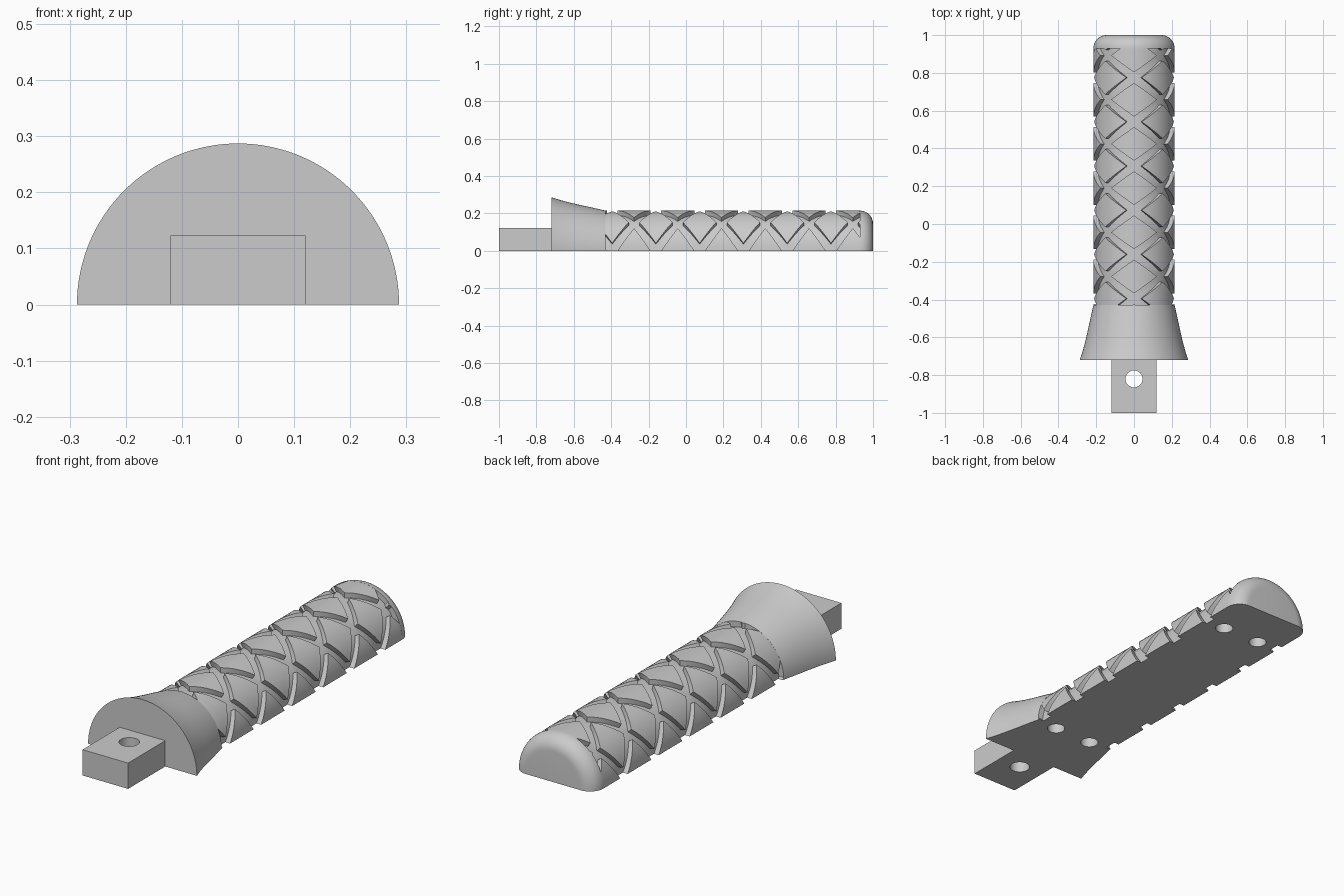
import bpy, bmesh
from math import sin, cos, pi

old = bpy.data.objects.get("Cube")
if old:
    bpy.data.objects.remove(old, do_unlink=True)

grey = bpy.data.materials.new("plain grey")
grey.use_nodes = True
grey.diffuse_color = (0.6, 0.6, 0.6, 1)
grey.node_tree.nodes["Principled BSDF"].inputs["Base Color"].default_value = (0.6, 0.6, 0.6, 1)

GRIP_R, GRIP_START, GRIP_END, TIP = 0.215, -0.43, 0.93, 1.0


def finish(name, bm):
    """Turn a closed bmesh into a named grey object facing outward."""
    bmesh.ops.recalc_face_normals(bm, faces=bm.faces)
    if bm.calc_volume(signed=True) < 0:
        bmesh.ops.reverse_faces(bm, faces=bm.faces)
    mesh = bpy.data.meshes.new(name)
    bm.to_mesh(mesh)
    bm.free()
    mesh.materials.append(grey)
    obj = bpy.data.objects.new(name, mesh)
    bpy.context.collection.objects.link(obj)
    return obj


def loft(name, rings):
    """Solid skinned over closed rings of points, capped at both ends."""
    bm = bmesh.new()
    rings = [[bm.verts.new(p) for p in ring] for ring in rings]
    n = len(rings[0])
    for a, b in zip(rings, rings[1:]):
        for i in range(n):
            j = (i + 1) % n
            bm.faces.new((a[i], a[j], b[j], b[i]))
    bm.faces.new(rings[0][::-1])
    bm.faces.new(rings[-1])
    return finish(name, bm)


def half_turned(name, profile, steps=64):
    """Half solid of revolution about y from (y, radius) pairs."""
    return loft(name, [[(r * cos(pi * i / steps), y, r * sin(pi * i / steps))
                        for i in range(steps + 1)] for y, r in profile])


def grooved_grip(pitch=0.234, groove=0.12, floor=0.19, n=6):
    """Tube woven along both helix directions, lands raised, then trimmed to a half."""
    bm = bmesh.new()
    breaks = [-groove] + [groove + (1 - 2 * groove) * i / n for i in range(n + 1)]

    def point(u, v):
        t = pi / 2 + (v - u) * pi / 4
        return bm.verts.new((floor * cos(t), -0.395 + pitch * (u + v) / 2, floor * sin(t)))

    lands = []
    for total in range(-6, 17):
        for diff in range(-4, 4):
            if (total + diff) % 2:
                continue
            u0, v0 = (total - diff) // 2, (total + diff) // 2
            grid = [[point(u0 + a, v0 + b) for b in breaks + [1 - groove]] for a in breaks + [1 - groove]]
            for i in range(n + 1):
                for j in range(n + 1):
                    face = bm.faces.new((grid[i][j], grid[i + 1][j], grid[i + 1][j + 1], grid[i][j + 1]))
                    face.tag = i > 0 and j > 0
            # Strip the doubled last column
            bmesh.ops.delete(bm, geom=[v for row in grid for v in row if not v.link_faces], context='VERTS')
    bmesh.ops.remove_doubles(bm, verts=bm.verts, dist=1e-5)
    lands = [f for f in bm.faces if f.tag]
    raised = bmesh.ops.extrude_face_region(bm, geom=lands)["geom"]
    for v in raised:
        if isinstance(v, bmesh.types.BMVert):
            v.co.x *= GRIP_R / floor
            v.co.z *= GRIP_R / floor
    bmesh.ops.delete(bm, geom=[f for f in lands if f.is_valid], context='FACES')
    for spot, away in (((0, GRIP_START, 0), (0, -1, 0)), ((0, GRIP_END, 0), (0, 1, 0)),
                       ((0, 0, 0), (0, 0, -1))):
        trimmed = bmesh.ops.bisect_plane(bm, geom=bm.verts[:] + bm.edges[:] + bm.faces[:], dist=1e-5,
                                         plane_co=spot, plane_no=away, clear_outer=True)
        rim = [e for e in trimmed["geom_cut"] if isinstance(e, bmesh.types.BMEdge) and e.is_boundary]
        bmesh.ops.holes_fill(bm, edges=rim, sides=0)
    return finish("grip", bm)


# Flared guard, grooved grip and rounded end cap
guard = half_turned("flared_guard", [(-0.72, 0.287), (-0.68, 0.274), (-0.63, 0.26), (-0.57, 0.246),
                                     (-0.5, 0.231), (GRIP_START, GRIP_R)])
grip = grooved_grip()
fillet = TIP - GRIP_END
end_cap = half_turned("end_cap", [(GRIP_END + fillet * sin(a * pi / 20),
                                   GRIP_R - fillet * (1 - cos(a * pi / 20))) for a in range(11)])

# Flat tang at the front
tang = loft("tang", [[(-0.12, y, 0), (0.12, y, 0), (0.12, y, 0.123), (-0.12, y, 0.123)]
                     for y in (-1, -0.72)])


def drill(targets, x, y, radius, depth):
    """Round hole bored upward from the flat underside."""
    bpy.ops.mesh.primitive_cylinder_add(vertices=32, radius=radius, depth=2 * depth, location=(x, y, 0))
    bit = bpy.context.object
    bit.hide_render = True
    bit.data.materials.append(grey)
    bpy.context.view_layer.update()
    for target in targets:
        mod = target.modifiers.new("hole", 'BOOLEAN')
        mod.operation, mod.solver, mod.object = 'DIFFERENCE', 'EXACT', bit
        bpy.context.view_layer.objects.active = target
        bpy.ops.object.modifier_apply(modifier=mod.name)
    bpy.data.objects.remove(bit, do_unlink=True)


# Through hole in the tang and four blind holes underneath
drill([tang], 0, -0.82, 0.045, 0.3)
for side in (-1, 1):
    drill([guard, grip], side * 0.1, -0.44, 0.04, 0.1)
    drill([grip], side * 0.1, 0.766, 0.04, 0.1)

# Smooth round surfaces, sharp edges
for obj in (guard, grip, end_cap, tang):
    bpy.ops.object.select_all(action='DESELECT')
    obj.select_set(True)
    bpy.context.view_layer.objects.active = obj
    bpy.ops.object.shade_smooth_by_angle(angle=pi / 6)
